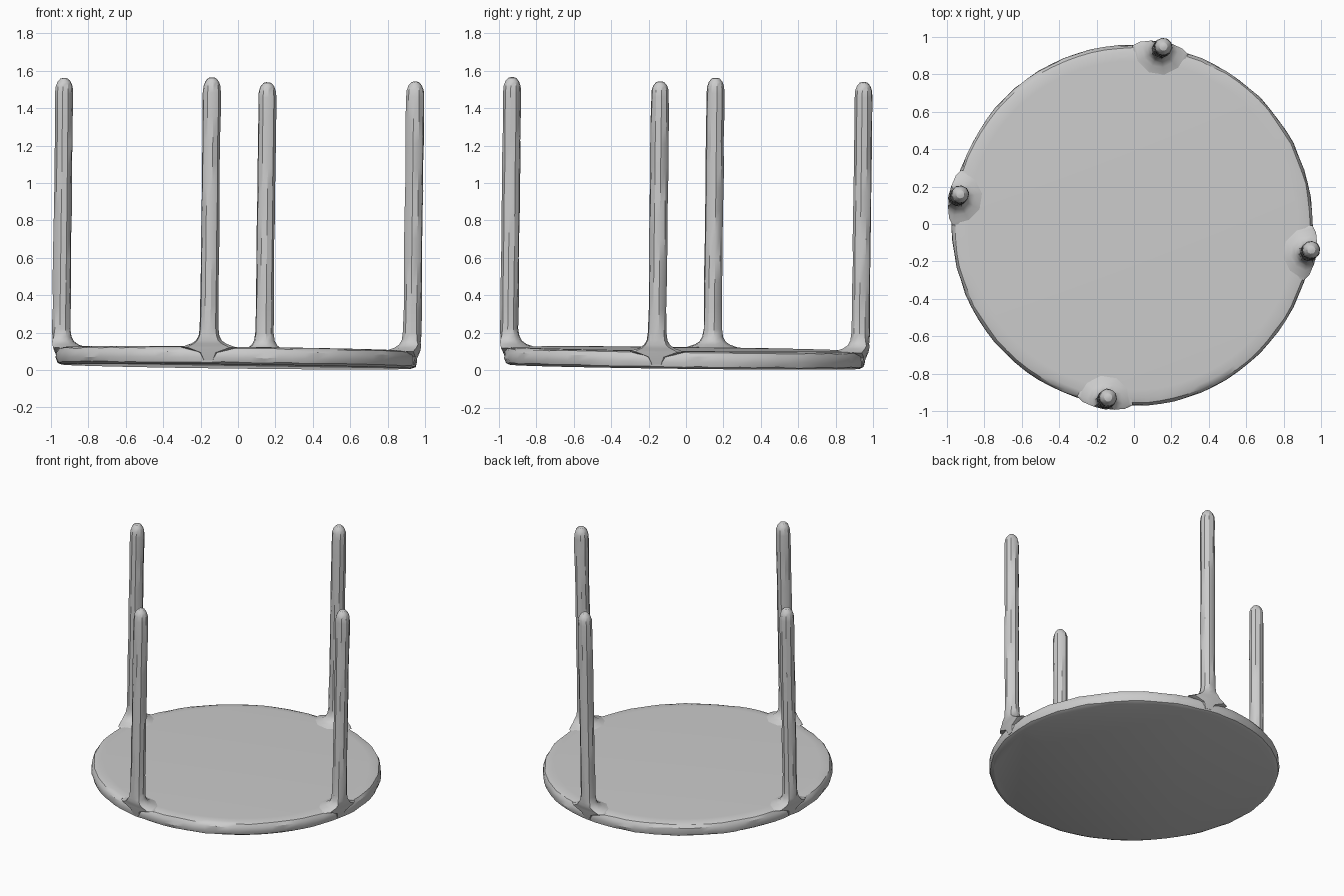
import bpy, bmesh, math, random
from mathutils import Vector

if "Cube" in bpy.data.objects:
    bpy.data.objects.remove(bpy.data.objects["Cube"], do_unlink=True)

random.seed(4)
GREY = (0.6, 0.6, 0.6, 1)
grey = bpy.data.materials.new("plain grey")
grey.use_nodes = True
grey.diffuse_color = GREY
grey.node_tree.nodes["Principled BSDF"].inputs["Base Color"].default_value = GREY

# The whole table leans slightly towards +x and +y
TILT = Vector((0.012, 0.012, 1)).normalized()
LEAN = Vector((0, 0, 1)).rotation_difference(TILT)
ORIGIN = Vector((-0.009, -0.008, 0))


def loft(name, rings, angle):
    """Skin a stack of closed rings, cap both ends, and place it in the leaning frame."""
    bm = bmesh.new()
    rows = [[bm.verts.new(p) for p in ring] for ring in rings]
    n = len(rows[0])
    for a, b in zip(rows, rows[1:]):
        for i in range(n):
            j = (i + 1) % n
            bm.faces.new((a[i], a[j], b[j], b[i]))
    bm.faces.new(rows[0][::-1])
    bm.faces.new(rows[-1])
    bmesh.ops.recalc_face_normals(bm, faces=bm.faces)
    mesh = bpy.data.meshes.new(name)
    bm.to_mesh(mesh)
    bm.free()
    mesh.materials.append(grey)
    obj = bpy.data.objects.new(name, mesh)
    bpy.context.collection.objects.link(obj)
    obj.rotation_mode = 'QUATERNION'
    obj.rotation_quaternion = LEAN
    obj.location = ORIGIN
    bpy.ops.object.select_all(action='DESELECT')
    obj.select_set(True)
    bpy.context.view_layer.objects.active = obj
    bpy.ops.object.shade_smooth_by_angle(angle=math.radians(angle))
    return obj


# Round table top with a soft, slightly uneven rim
SIDES = 80
profile = [(0.935, 0.019), (0.957, 0.03), (0.965, 0.055), (0.962, 0.085),
           (0.95, 0.104), (0.925, 0.112), (0.88, 0.114)]
rings = []
for k, (r, z) in enumerate(profile):
    wobble = 0.003 if 0 < k < 5 else 0
    ring = []
    for i in range(SIDES):
        a = math.tau * i / SIDES
        q = r + random.uniform(-wobble, wobble)
        ring.append((q * math.cos(a), q * math.sin(a),
                     z + random.uniform(-wobble, wobble)))
    rings.append(ring)
loft("table_top", rings, 30)

# Leg stations: height, radius, and how far from the table centre it may reach
stations = [(0.04, 0.03, 0.962), (0.08, 0.05, 0.975), (0.108, 0.15, 0.982),
            (0.116, 0.13, 0.984), (0.128, 0.095, 0.988), (0.145, 0.07, 0.992),
            (0.17, 0.056, 0.995), (0.21, 0.05, 1.0)]
stations += [(0.21 + 0.126 * k, 0.0485, 1.0) for k in range(1, 11)]
stations += [(1.505, 0.046, 1), (1.53, 0.037, 1), (1.548, 0.022, 1), (1.552, 0.009, 1)]

LEG_RADIUS = 0.95
LEG_SIDES = 10
for k, name in enumerate(("left_leg", "back_leg", "right_leg", "front_leg")):
    turn = math.atan2(-0.148, 0.938) + k * math.pi / 2
    out = Vector((math.cos(turn), math.sin(turn), 0))
    rings = []
    for z, r, limit in stations:
        ring = []
        for i in range(LEG_SIDES):
            a = math.tau * (i + 0.5) / LEG_SIDES + turn
            rough = random.uniform(-0.002, 0.002) if 0.2 < z < 1.5 else 0
            p = out * LEG_RADIUS + Vector((math.cos(a), math.sin(a), 0)) * (r + rough)
            # The flared foot stops at the rim
            if p.length > limit:
                p *= limit / p.length
            p.z = z
            ring.append(p)
        rings.append(ring)
    loft(name, rings, 32)
